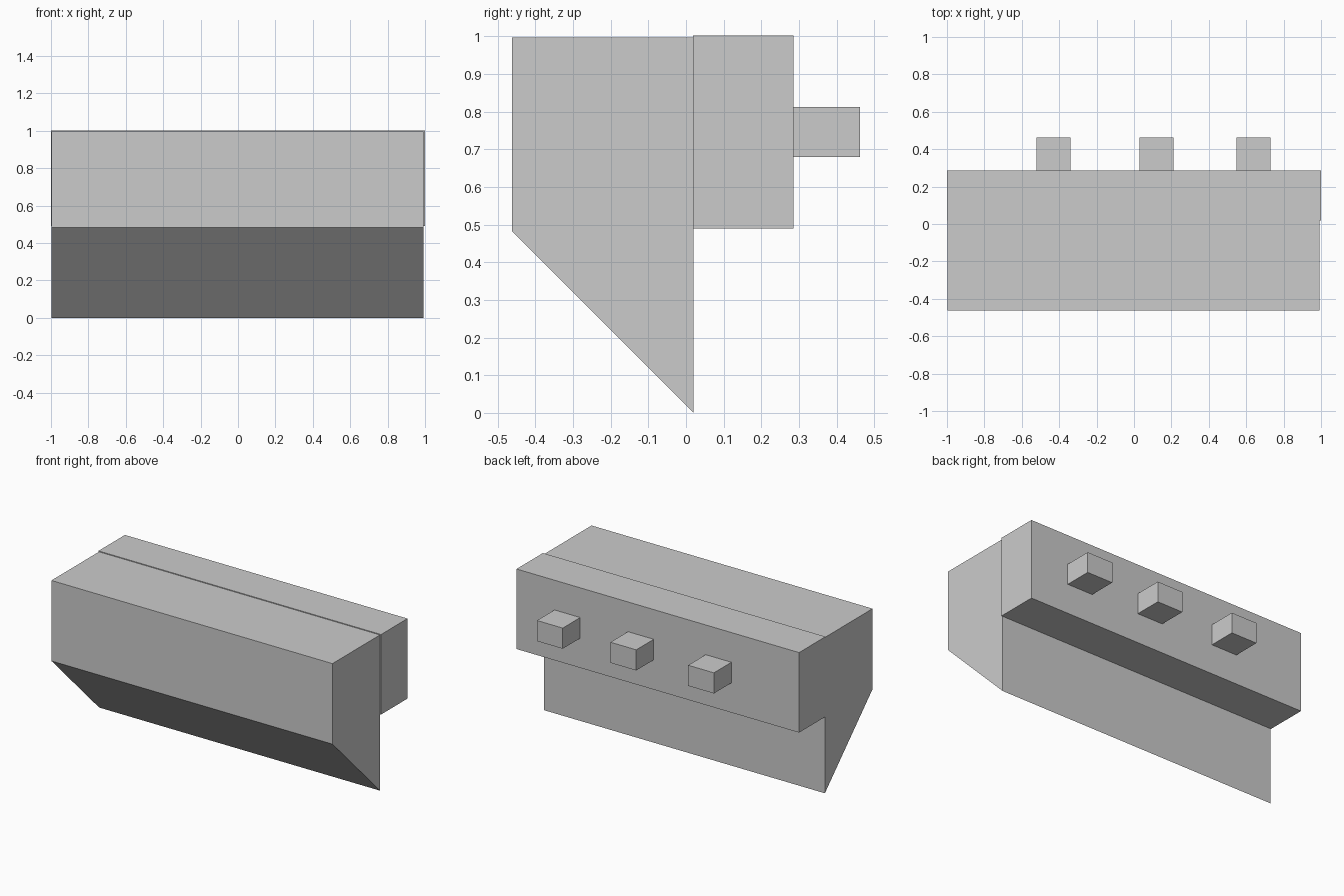
import bpy

default = bpy.data.objects.get("Cube")
if default:
    bpy.data.objects.remove(default, do_unlink=True)

grey = bpy.data.materials.new("plain grey")
grey.use_nodes = True
colour = (0.6, 0.6, 0.6, 1)
grey.diffuse_color = colour
grey.node_tree.nodes["Principled BSDF"].inputs["Base Color"].default_value = colour


def extrude_profile(name, profile, x0, x1):
    """Solid made from a (y, z) outline drawn out along x."""
    n = len(profile)
    verts = [(x, y, z) for x in (x0, x1) for y, z in profile]
    faces = [tuple(reversed(range(n))), tuple(range(n, 2 * n))]
    faces += [(i, (i + 1) % n, (i + 1) % n + n, i + n) for i in range(n)]
    mesh = bpy.data.meshes.new(name)
    mesh.from_pydata(verts, [], faces)
    mesh.materials.append(grey)
    obj = bpy.data.objects.new(name, mesh)
    bpy.context.collection.objects.link(obj)
    return obj


def rectangle(y0, y1, z0, z1):
    return [(y0, z0), (y1, z0), (y1, z1), (y0, z1)]


# Front body with a sloping underside
extrude_profile("front_body", [(0.02, 0), (0.02, 0.997), (-0.462, 0.997), (-0.462, 0.482)],
                -0.997, 0.992)

# Rear block, a touch taller and wider than the body
extrude_profile("rear_block", rectangle(0.018, 0.285, 0.49, 1.002), -1, 1)

# Three unevenly spaced pegs on the back
for side, x in (("right", -0.43), ("middle", 0.12), ("left", 0.64)):
    extrude_profile(f"{side}_peg", rectangle(0.285, 0.462, 0.68, 0.812), x - 0.091, x + 0.091)
